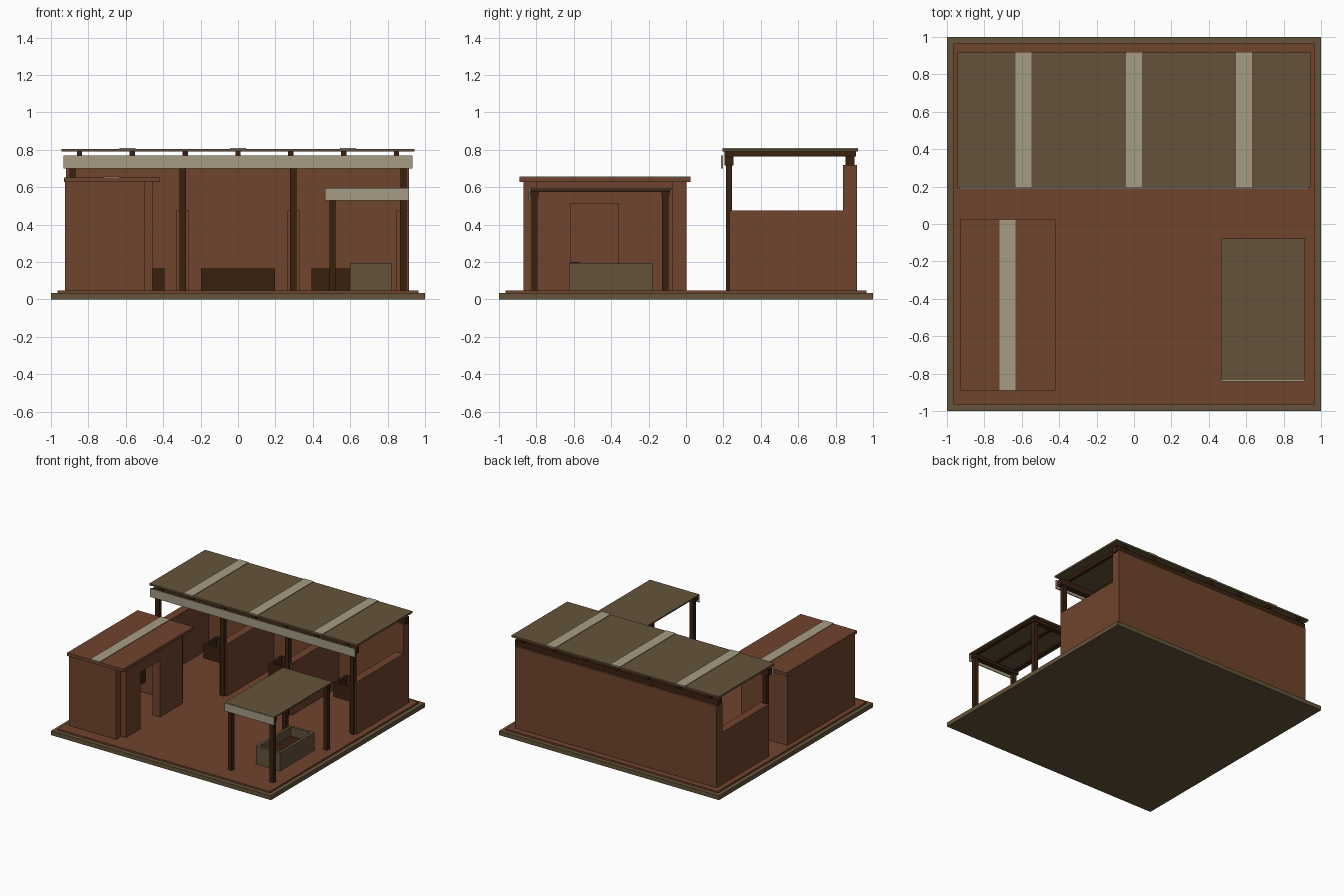
import bpy, bmesh


def material(name, rgb):
    m = bpy.data.materials.new(name)
    m.diffuse_color = (*rgb, 1)
    return m


RUST = material("rust_brown", (0.16, 0.056, 0.026))
OLIVE = material("olive_brown", (0.127, 0.086, 0.041))
TAN = material("pale_tan", (0.38, 0.335, 0.235))
DARK = material("dark_timber", (0.042, 0.0155, 0.0047))
GROUND = 0.048


def boxes(name, mat, *spans):
    """One object made of boxes given as (x0, x1, y0, y1, z0, z1)."""
    bm = bmesh.new()
    for x0, x1, y0, y1, z0, z1 in spans:
        verts = bmesh.ops.create_cube(bm, size=1)["verts"]
        for v in verts:
            v.co = (x1 if v.co.x > 0 else x0,
                    y1 if v.co.y > 0 else y0,
                    z1 if v.co.z > 0 else z0)
    me = bpy.data.meshes.new(name)
    bm.to_mesh(me)
    bm.free()
    me.materials.append(mat)
    ob = bpy.data.objects.new(name, me)
    bpy.context.collection.objects.link(ob)
    return ob


def open_box(name, mat, x0, x1, y0, y1, z1, t, floor):
    """Open-topped container with a raised floor."""
    z0 = GROUND
    boxes(name, mat,
          (x0, x1, y0, y0 + t, z0, z1), (x0, x1, y1 - t, y1, z0, z1),
          (x0, x0 + t, y0 + t, y1 - t, z0, z1),
          (x1 - t, x1, y0 + t, y1 - t, z0, z1))
    boxes(name + "_floor", DARK, (x0 + t, x1 - t, y0 + t, y1 - t, z0, floor))


def posts(name, xs, ys, top, hw=0.017):
    boxes(name, DARK, *[(x - hw, x + hw, y - hw, y + hw, GROUND, top)
                        for x in xs for y in ys])


def strips(name, xs, y0, y1, z):
    boxes(name, TAN, *[(x - 0.043, x + 0.043, y0, y1, z, z + 0.005) for x in xs])


# Base slab and yard floor
boxes("base_slab", OLIVE, (-1, 1, -1, 1, 0, 0.035))
boxes("yard_floor", RUST, (-0.965, 0.965, -0.965, 0.965, 0.035, GROUND))

# Stable: back wall and low dividing walls
boxes("stable_back_wall", RUST, (-0.92, 0.915, 0.84, 0.915, GROUND, 0.72))
boxes("stable_dividers", RUST, *[(x - 0.034, x + 0.034, 0.232, 0.84, GROUND, 0.475)
                                 for x in (-0.885, -0.295, 0.295, 0.881)])
# Stable: timber frame
posts("stable_posts", (-0.885, -0.295, 0.295, 0.885), (0.23,), 0.72)
boxes("stable_beams", DARK, (-0.925, 0.925, 0.207, 0.253, 0.715, 0.765),
      (-0.925, 0.925, 0.853, 0.9, 0.715, 0.765))
boxes("stable_rafters", DARK, *[(i * 0.2825 - 0.014, i * 0.2825 + 0.014,
                                 0.205, 0.91, 0.765, 0.79) for i in range(-3, 4)])
# Stable: roof
boxes("stable_roof", OLIVE, (-0.943, 0.943, 0.195, 0.92, 0.79, 0.804))
strips("stable_roof_strips", (-0.59, 0, 0.588), 0.195, 0.92, 0.804)
boxes("stable_fascia", TAN, (-0.932, 0.932, 0.188, 0.197, 0.70, 0.77))

# Feed troughs, one in each stall
for i in (-1, 0, 1):
    open_box("feed_trough_%d" % (i + 2), DARK, i * 0.59 - 0.198, i * 0.59 + 0.198,
             0.68, 0.84, 0.165, 0.02, 0.09)

# Store room: walls with a doorway on the yard side
boxes("store_walls", RUST,
      (-0.925, -0.5, -0.87, -0.803, GROUND, 0.628),
      (-0.925, -0.5, -0.07, 0.002, GROUND, 0.628),
      (-0.925, -0.855, -0.803, -0.07, GROUND, 0.628))
boxes("store_door_wall", RUST,
      (-0.525, -0.457, -0.803, -0.615, GROUND, 0.628),
      (-0.525, -0.457, -0.36, -0.07, GROUND, 0.628),
      (-0.525, -0.457, -0.615, -0.36, 0.513, 0.628))
boxes("store_roof", RUST, (-0.93, -0.42, -0.89, 0.025, 0.628, 0.653))
strips("store_roof_strip", (-0.677,), -0.89, 0.025, 0.653)
# Store room furniture
boxes("store_bench", DARK, (-0.84, -0.6, -0.79, -0.57, 0.175, 0.2),
      (-0.84, -0.81, -0.79, -0.76, GROUND, 0.175),
      (-0.63, -0.6, -0.79, -0.76, GROUND, 0.175))
boxes("store_rack", DARK, (-0.82, -0.79, -0.12, -0.07, 0.14, 0.28))

# Open shelter: posts, beams, rafters, roof
posts("shelter_posts", (0.505, 0.883), (-0.81, -0.11), 0.555)
boxes("shelter_beams", DARK, *[(0.475, 0.907, y - 0.022, y + 0.022, 0.552, 0.577)
                               for y in (-0.81, -0.11)])
boxes("shelter_rafters", DARK, *[(x - 0.012, x + 0.012, -0.83, -0.085, 0.575, 0.587)
                                 for x in (0.505, 0.69, 0.883)])
boxes("shelter_roof", OLIVE, (0.465, 0.915, -0.835, -0.078, 0.586, 0.597))
boxes("shelter_fascia", TAN, (0.465, 0.915, -0.842, -0.835, 0.53, 0.595))

# Water tub under the shelter
open_box("water_tub", OLIVE, 0.6, 0.82, -0.625, -0.178, 0.195, 0.022, 0.12)
